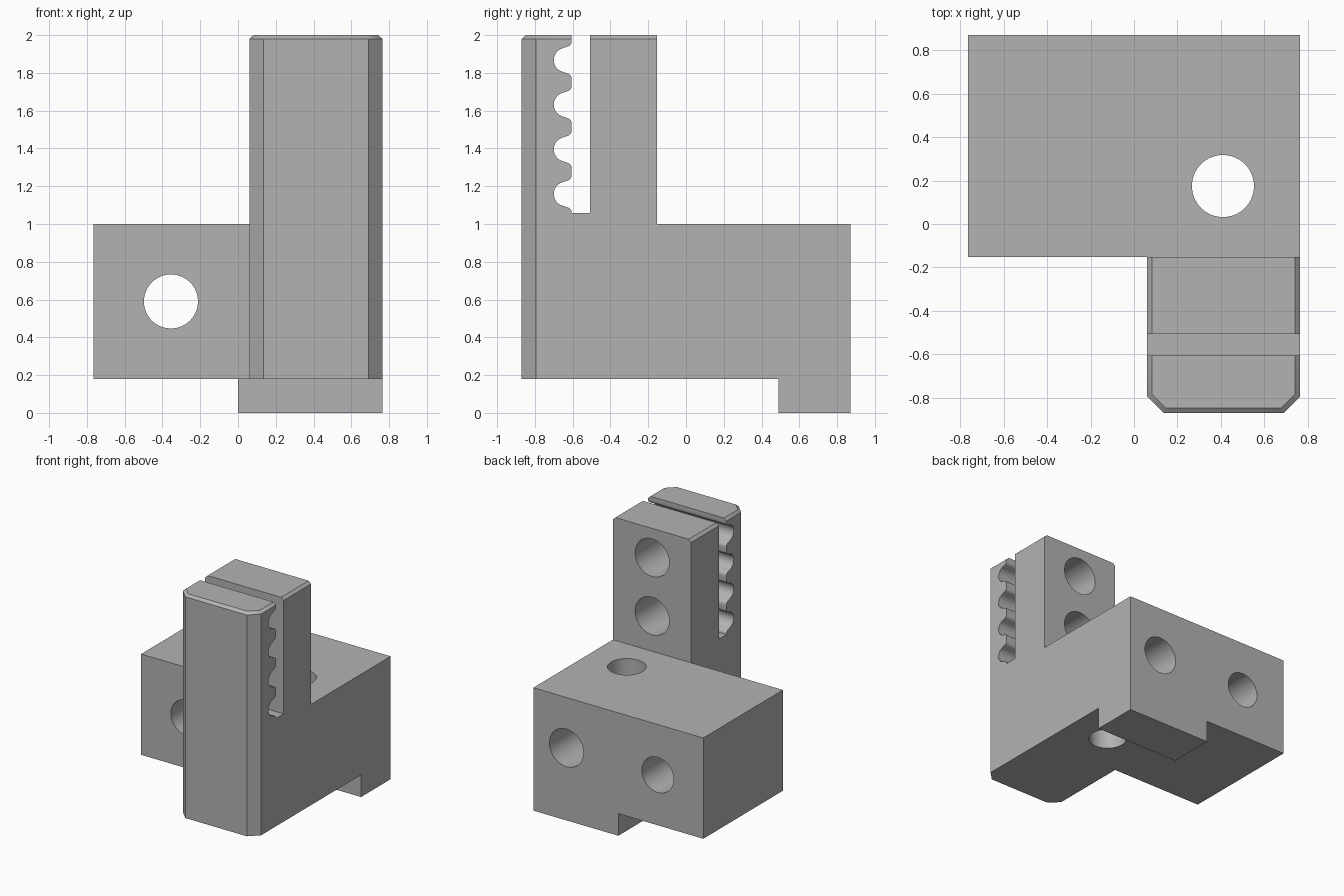
import bpy, bmesh, math
from mathutils import Vector

if "Cube" in bpy.data.objects:
    bpy.data.objects.remove(bpy.data.objects["Cube"], do_unlink=True)

steel = bpy.data.materials.new("plain_grey_steel")
steel.use_nodes = True
GREY = (0.45, 0.45, 0.45, 1)
steel.diffuse_color = GREY
steel.node_tree.nodes["Principled BSDF"].inputs["Base Color"].default_value = GREY


def loft(name, rings):
    """Closed solid through matching rings of points."""
    bm = bmesh.new()
    loops = [[bm.verts.new(p) for p in ring] for ring in rings]
    n = len(loops[0])
    for a, b in zip(loops, loops[1:]):
        for i in range(n):
            j = (i + 1) % n
            bm.faces.new((a[i], a[j], b[j], b[i]))
    bm.faces.new(loops[0][::-1])
    bm.faces.new(loops[-1])
    bmesh.ops.recalc_face_normals(bm, faces=bm.faces)
    mesh = bpy.data.meshes.new(name)
    bm.to_mesh(mesh)
    bm.free()
    mesh.materials.append(steel)
    obj = bpy.data.objects.new(name, mesh)
    bpy.context.collection.objects.link(obj)
    return obj


def box(name, x, y, z):
    plan = [(x[0], y[0]), (x[1], y[0]), (x[1], y[1]), (x[0], y[1])]
    return loft(name, [[(*p, h) for p in plan] for h in z])


def drill(name, start, end, radius, sides=64):
    """Cylinder between two points."""
    start, end = Vector(start), Vector(end)
    turn = (end - start).to_track_quat("Z", "Y")
    ring = [turn @ Vector((radius * math.cos(t), radius * math.sin(t), 0))
            for t in (math.tau * i / sides for i in range(sides))]
    return loft(name, [[p + c for p in ring] for c in (start, end)])


def combine(target, tool, operation):
    mod = target.modifiers.new("combine", "BOOLEAN")
    mod.operation, mod.solver, mod.object = operation, "EXACT", tool
    bpy.context.view_layer.objects.active = target
    bpy.ops.object.modifier_apply(modifier=mod.name)
    bpy.data.objects.remove(tool, do_unlink=True)


RIGHT, BACK, STEP, BASE = 0.765, 0.87, -0.153, 0.18

# Main block, with a foot under its back corner
body = box("jaw_body", (-RIGHT, RIGHT), (STEP, BACK), (BASE, 1.0))
foot = box("foot", (0, RIGHT), (0.49, BACK), (0, BASE))


# Column with chamfered front corners and a small chamfer round the top
def column_ring(z, inset, corner):
    x0, x1, y0 = 0.06 + inset, RIGHT - inset, -BACK + inset
    return [(x0, STEP, z), (x0, y0 + corner, z), (x0 + corner, y0, z),
            (x1 - corner, y0, z), (x1, y0 + corner, z), (x1, STEP, z)]


column = loft("column", [column_ring(BASE, 0, 0.075), column_ring(1.98, 0, 0.075),
                         column_ring(2.0, 0.022, 0.065)])
for part in (foot, column):
    combine(body, part, "UNION")

# Slot with a scalloped front wall
FLOOR, WALL, REAR = 1.058, -0.605, -0.507


def arc(y, z, r, a, b, n):
    return [(y + r * math.cos(math.radians(a + (b - a) * i / n)),
             z + r * math.sin(math.radians(a + (b - a) * i / n))) for i in range(n + 1)]


outline = [(REAR, FLOOR), (REAR, 2.1), (WALL, 2.1)]
for k in range(4):
    z = 1.868 - 0.2363 * k
    outline += arc(WALL - 0.03, z + 0.1, 0.03, 0, -70, 5)
    outline += arc(WALL - 0.03, z, 0.065, 108, 252, 14)
    outline += arc(WALL - 0.03, z - 0.1, 0.03, 70, 0, 5)
outline[-1] = (WALL, FLOOR)
combine(body, loft("slot", [[(x, *p) for p in outline] for x in (-0.1, 0.9)]), "DIFFERENCE")

# Bolt holes through the block, and screw holes into the block and the slot
holes = [((-0.355, -0.3, 0.59), (-0.355, 1, 0.59), 0.143),
         ((0.41, 0.175, 0.1), (0.41, 0.175, 1.1), 0.143),
         ((0.467, 0.175, 0.59), (0.467, 1, 0.59), 0.153)]
holes += [((0.412, -0.55, z), (0.412, -0.1, z), 0.153) for z in (1.762, 1.287)]
for start, end, radius in holes:
    combine(body, drill("hole", start, end, radius), "DIFFERENCE")

bpy.ops.object.select_all(action="DESELECT")
body.select_set(True)
bpy.context.view_layer.objects.active = body
bpy.ops.object.shade_smooth_by_angle(angle=math.radians(30))
